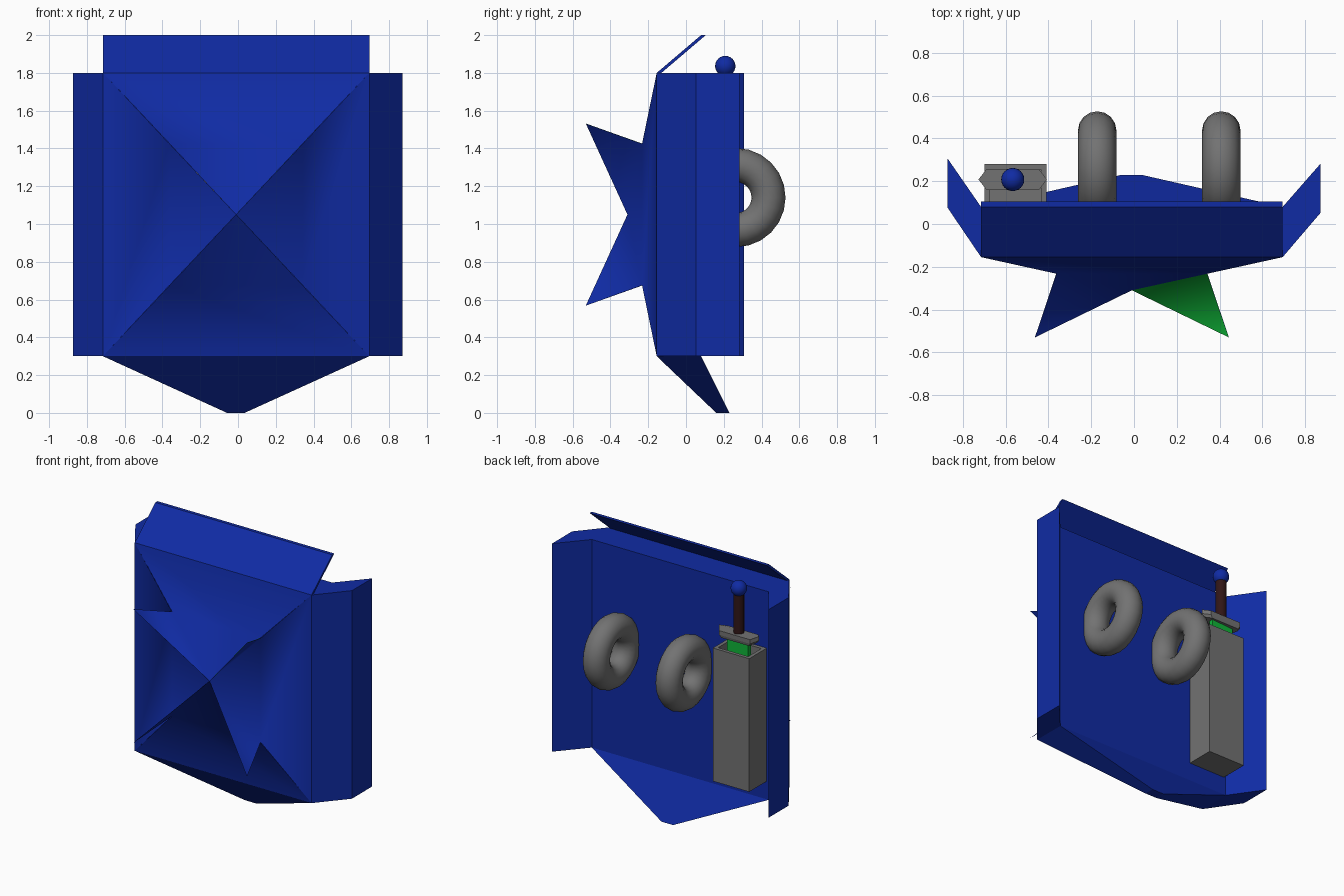
import bpy, bmesh, math
from mathutils import Vector

if "Cube" in bpy.data.objects:
    bpy.data.objects.remove(bpy.data.objects["Cube"])


def material(name, color):
    m = bpy.data.materials.new(name)
    m.diffuse_color = (*color, 1)
    m.use_nodes = True
    m.node_tree.nodes["Principled BSDF"].inputs["Base Color"].default_value = m.diffuse_color
    return m


BLUE = material("blue", (0.005, 0.024, 0.37))
GREEN = material("green", (0.005, 0.46, 0.04))
BROWN = material("brown", (0.03, 0.008, 0.008))
GREY = material("dark_grey", (0.17, 0.17, 0.17))


def finish(name, bm, *mats, fix_normals=True):
    if fix_normals:
        bmesh.ops.recalc_face_normals(bm, faces=bm.faces)
    me = bpy.data.meshes.new(name)
    bm.to_mesh(me)
    bm.free()
    for m in mats:
        me.materials.append(m)
    ob = bpy.data.objects.new(name, me)
    bpy.context.collection.objects.link(ob)
    return ob


def loft(rings):
    """Closed solid through rings with equal point counts."""
    bm = bmesh.new()
    loops = [[bm.verts.new(p) for p in r] for r in rings]
    for a, b in zip(loops, loops[1:]):
        for i in range(len(a)):
            j = (i + 1) % len(a)
            bm.faces.new((a[i], a[j], b[j], b[i]))
    bm.faces.new(loops[0])
    bm.faces.new(loops[-1])
    return bm


def rect(x0, x1, y0, y1, z):
    return [(x0, y0, z), (x1, y0, z), (x1, y1, z), (x0, y1, z)]


CX, L, R = -0.01, -0.715, 0.695
FRONT, BACK, LOW, TOP = -0.155, 0.08, 0.3, 1.8

# shield body slab, front left open for the relief
bm = loft([rect(L, R, FRONT, BACK, LOW), rect(L, R, FRONT, BACK, TOP)])
bmesh.ops.recalc_face_normals(bm, faces=bm.faces)
bm.faces.remove(min(bm.faces, key=lambda f: f.calc_center_median().y))
finish("shield_body", bm, BLUE, fix_normals=False)

# front relief: four softly shaded quadrants, each running up the fins on its ridges
bm = bmesh.new()
signs = [(-1, 1), (1, 1), (1, -1), (-1, -1)]
for q in range(4):
    apex = bm.verts.new((CX, -0.31, 1.05))
    sides = []
    for sx, sz in (signs[q], signs[(q + 1) % 4]):
        # each quadrant sits a hair inside its ridge plane
        tip = bm.verts.new((CX + sx * 0.4525, -0.53, 1.05 + sz * 0.481))
        mid = bm.verts.new((CX + sx * 0.3525, -0.2325, 1.05 + sz * 0.375))
        corner = bm.verts.new((L if sx < 0 else R, FRONT, 1.05 + sz * 0.75))
        sides.append((tip, mid, corner))
    (ta, ma, ca), (tb, mb, cb) = sides
    for order in ((apex, mb, cb, ca, ma), (apex, ma, ta), (apex, tb, mb)):
        f = bm.faces.new(order)
        f.smooth = True
    if q == 0:
        f.material_index = 1
    nudge = Vector(((0, 0, 1), (1, 0, 0), (0, 0, -1), (-1, 0, 0))[q]) * 0.001
    for v in (ta, ma, tb, mb):
        v.co += nudge
bm.normal_update()
for f in bm.faces:
    if len(f.verts) == 5 and f.normal.y > 0:
        bmesh.ops.reverse_faces(bm, faces=bm.faces)
        break
finish("shield_front_relief", bm, BLUE, GREEN, fix_normals=False)

# tapered lower point
finish("shield_point", loft([rect(L, R, FRONT, BACK, LOW),
                             rect(-0.058, 0.035, 0.16, 0.23, 0)]), BLUE)

# swept side wings
for name, xi, xo, y in (("left_wing", L, -0.873, 0.078), ("right_wing", R, 0.872, 0.052)):
    sec = [(xi, FRONT), (xo, y), (xo, y + 0.23), (xi, BACK)]
    finish(name, loft([[(a, b, z) for a, b in sec] for z in (LOW, TOP)]), BLUE)

# leaning top flap
flap = [(FRONT, TOP), (FRONT + 0.025, TOP), (0.105, 2.0), (0.08, 2.0)]
finish("top_flap", loft([[(x, y, z) for y, z in flap] for x in (L, R)]), BLUE)

# two ring handles on the back
for x in (-0.172, 0.408):
    bpy.ops.mesh.primitive_torus_add(major_segments=24, minor_segments=16,
                                     major_radius=0.172, minor_radius=0.09,
                                     location=(x, 0.265, 1.14),
                                     rotation=(0, math.pi / 2, 0))
    ring = bpy.context.object
    ring.name = "ring_handle"
    ring.data.materials.append(GREY)
    bpy.ops.object.shade_smooth_by_angle(angle=math.radians(60))

# hollow scabbard
x0, x1, y0, y1, t = -0.70, -0.41, BACK, 0.28, 0.025
inner = (x0 + t, x1 - t, y0 + t, y1 - t)
finish("scabbard", loft([rect(x0, x1, y0, y1, 0.43), rect(x0, x1, y0, y1, 1.39),
                         rect(*inner, 1.39), rect(*inner, 0.46)]), GREY)

# sword: blade, guard, grip and pommel
SX, SY = -0.567, 0.208
finish("sword_blade", loft([rect(SX - 0.01, SX + 0.01, SY - 0.01, SY + 0.01, 0.5),
                            rect(SX - 0.085, SX + 0.085, SY - 0.015, SY + 0.015, 0.62),
                            rect(SX - 0.085, SX + 0.085, SY - 0.015, SY + 0.015, 1.48)]), GREEN)
guard = [(-1, 0, 0.015), (-0.77, -1, 0), (0.77, -1, 0), (1, 0, 0.015), (0.77, 1, 0), (-0.77, 1, 0)]
finish("sword_guard", loft([[(SX + a * 0.16 * k, SY + b * 0.048 * k, z + c) for a, b, c in guard]
                            for z, k in ((1.465, 0.9), (1.485, 1), (1.515, 1))]), GREY)
bpy.ops.mesh.primitive_cylinder_add(vertices=16, radius=0.036, depth=0.32, location=(SX, SY, 1.66))
grip = bpy.context.object
grip.name = "sword_grip"
grip.data.materials.append(BROWN)
bpy.ops.object.shade_smooth_by_angle(angle=math.radians(40))
bpy.ops.mesh.primitive_uv_sphere_add(segments=24, ring_count=12, radius=0.054, location=(SX, SY, 1.836))
pommel = bpy.context.object
pommel.name = "sword_pommel"
pommel.data.materials.append(BLUE)
bpy.ops.object.shade_smooth_by_angle(angle=math.radians(40))
